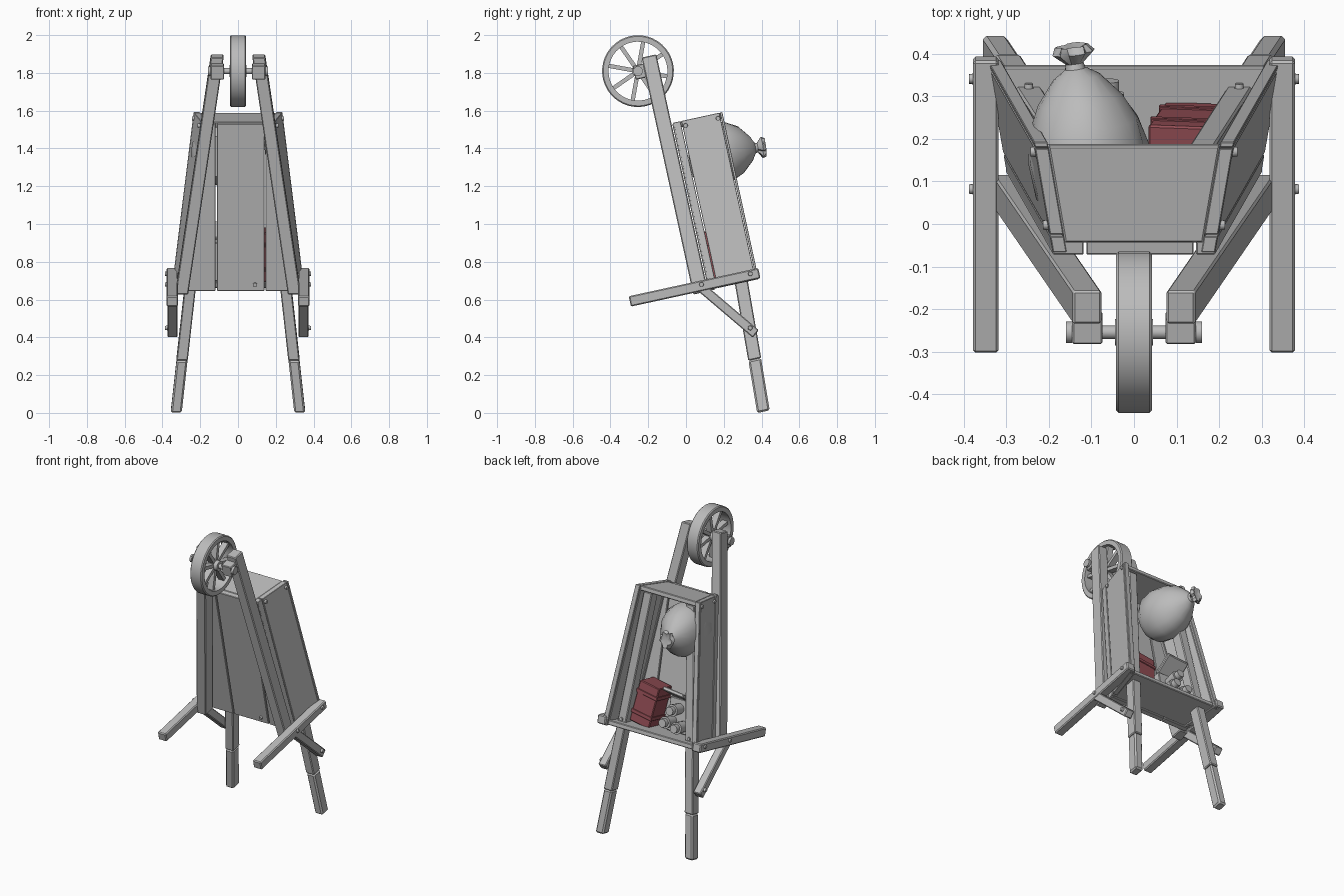
import bpy, bmesh, math, random
from mathutils import Matrix, Vector

random.seed(4)
if "Cube" in bpy.data.objects:
    bpy.data.objects.remove(bpy.data.objects["Cube"])

TILT = math.radians(12.3)   # whole barrow leans back; parts use (x, depth, length)
BOTTOM, TOP = 0.61, 1.515   # ends of the tray
FLOOR, RIM = 0.262, 0.527   # depth of the tray


def material(name, rgb):
    m = bpy.data.materials.new(name)
    m.use_nodes = True
    m.diffuse_color = (*rgb, 1)
    m.node_tree.nodes["Principled BSDF"].inputs["Base Color"].default_value = (*rgb, 1)
    return m


GREY = material("plain grey", (0.5, 0.5, 0.5))
RED = material("dull red", (0.29, 0.075, 0.09))


def finish(name, bm, mat=GREY, bevel=0.0, smooth=False):
    bmesh.ops.recalc_face_normals(bm, faces=bm.faces)
    mesh = bpy.data.meshes.new(name)
    bm.to_mesh(mesh)
    bm.free()
    mesh.materials.append(mat)
    ob = bpy.data.objects.new(name, mesh)
    bpy.context.collection.objects.link(ob)
    ob.rotation_euler.x = TILT
    if bevel:
        mod = ob.modifiers.new("worn edges", 'BEVEL')
        mod.width = bevel
        mod.segments = 1
    if smooth:
        bpy.ops.object.select_all(action='DESELECT')
        ob.select_set(True)
        bpy.context.view_layer.objects.active = ob
        bpy.ops.object.shade_smooth_by_angle(angle=math.radians(40))
    return ob


def loft(name, quad_a, quad_b, mat=GREY, bevel=0.004):
    """Solid between two four-cornered sections."""
    bm = bmesh.new()
    a = [bm.verts.new(p) for p in quad_a]
    b = [bm.verts.new(p) for p in quad_b]
    bm.faces.new(a)
    bm.faces.new(b)
    for i in range(4):
        j = (i + 1) % 4
        bm.faces.new((a[i], a[j], b[j], b[i]))
    return finish(name, bm, mat, bevel)


def bar(name, p, q, half_a, half_b, mat=GREY, bevel=0.005, taper=1.0):
    """Timber from p to q with the given half-width vectors."""
    p, q, ha, hb = map(Vector, (p, q, half_a, half_b))
    signs = ((-1, -1), (1, -1), (1, 1), (-1, 1))
    return loft(name, [p + ha * i + hb * j for i, j in signs],
                [q + (ha * i + hb * j) * taper for i, j in signs], mat, bevel)


def box(name, x, w, u, mat=GREY, bevel=0.004):
    mid_x, mid_w = sum(x) / 2, sum(w) / 2
    return bar(name, (mid_x, mid_w, u[0]), (mid_x, mid_w, u[1]),
               ((x[1] - x[0]) / 2, 0, 0), (0, (w[1] - w[0]) / 2, 0), mat, bevel)


def rod(name, p, q, r, segments=12, r2=None):
    p, q = Vector(p), Vector(q)
    bm = bmesh.new()
    mat = Matrix.Translation((p + q) / 2) @ (q - p).to_track_quat('Z', 'Y').to_matrix().to_4x4()
    bmesh.ops.create_cone(bm, cap_ends=True, segments=segments, radius1=r,
                          radius2=r if r2 is None else r2, depth=(q - p).length, matrix=mat)
    return finish(name, bm, smooth=True)


def lathe(profile, segments, closed=False):
    """Spin (radius, height) points round z."""
    bm = bmesh.new()
    vs = [bm.verts.new((r, 0, h)) for r, h in profile]
    edges = [bm.edges.new(pair) for pair in zip(vs, vs[1:])]
    if closed:
        edges.append(bm.edges.new((vs[-1], vs[0])))
    bmesh.ops.spin(bm, geom=vs + edges, cent=(0, 0, 0), axis=(0, 0, 1),
                   angle=math.tau, steps=segments)
    bmesh.ops.remove_doubles(bm, verts=bm.verts, dist=0.0005)
    return bm


def half_width(w, u):
    """Outer face of the flared, tapering tray side."""
    return 0.19 + 0.11 * (TOP - u) / (TOP - BOTTOM) + 0.045 * (w - FLOOR) / (RIM - FLOOR)


# Tray floor boards
for name, lo, hi in (("right", None, -0.118), ("middle", -0.112, 0.14), ("left", 0.146, None)):
    ends = []
    for u in (BOTTOM - 0.005, TOP - 0.005):
        edge = half_width(FLOOR, u)
        x0, x1 = (-edge if lo is None else lo), (edge if hi is None else hi)
        ends.append([(x0, 0.255, u), (x1, 0.255, u), (x1, 0.288, u), (x0, 0.288, u)])
    loft(f"floor_board_{name}", *ends, bevel=0.003)

# End boards closing the tray
for name, u0, u1 in (("upper", TOP - 0.032, TOP - 0.002), ("lower", BOTTOM + 0.005, BOTTOM + 0.035)):
    rim = RIM - 0.01
    ends = []
    for u in (u0, u1):
        a, b = half_width(0.285, u) - 0.032, half_width(rim, u) - 0.032
        ends.append([(-a, 0.285, u), (a, 0.285, u), (b, rim, u), (-b, rim, u)])
    loft(f"{name}_end_board", *ends)

for side, s in (("left", 1), ("right", -1)):
    # Side boards of the tray
    for part, w0, w1 in (("low", 0.262, 0.300), ("main", 0.305, 0.511), ("rim", 0.514, RIM)):
        ends = []
        for u in (BOTTOM, TOP):
            a, b = half_width(w0, u), half_width(w1, u)
            ends.append([(s * (a - 0.032), w0, u), (s * a, w0, u),
                         (s * b, w1, u), (s * (b - 0.032), w1, u)])
        loft(f"{side}_side_{part}_board", *ends, bevel=0.002)

    # Wheel beam, axle block and axle cap
    bar(f"{side}_wheel_beam", (s * 0.298, 0.211, 0.604), (s * 0.11, 0.211, 1.888),
        (0.034, 0, 0), (0, 0.04, 0))
    box(f"{side}_axle_block", sorted((s * 0.074, s * 0.145)), (0.115, 0.178), (1.78, 1.855))
    rod(f"{side}_axle_cap", (s * 0.145, 0.137, 1.822), (s * 0.16, 0.137, 1.822), 0.026)

    # Handle rail inside the tray, with a slightly slimmer grip
    grip = (s * 0.296, 0.416, 0.20)
    bar(f"{side}_handle_rail", (s * 0.155, 0.470, 1.48), grip, (0.03, 0, 0), (0, 0.035, 0))
    bar(f"{side}_handle_grip", grip, (s * 0.327, 0.402, -0.081),
        (0.029, 0, 0), (0, 0.034, 0), bevel=0.009)

    # Leg and its diagonal brace
    box(f"{side}_leg", sorted((s * 0.318, s * 0.378)), (-0.165, 0.537), (0.612, 0.668), bevel=0.006)
    bar(f"{side}_brace", (s * 0.347, 0.21, 0.645), (s * 0.347, 0.45, 0.33),
        (0.027, 0, 0), (0, 0.02, 0.016))

    # Bolt heads
    for i, (w, u) in enumerate(((0.490, 0.647), (0.225, 0.647), (0.428, 0.367))):
        rod(f"{side}_leg_bolt_{i}", (s * 0.36, w, u), (s * 0.387, w, u), 0.015, 10, 0.011)
    for i, w in enumerate((0.322, 0.498)):
        x = half_width(w, 1.487)
        rod(f"{side}_tray_bolt_{i}", (s * (x - 0.02), w, 1.487), (s * (x + 0.01), w, 1.487), 0.015, 10, 0.011)
    rod(f"{side}_rail_bolt", (s * 0.247, 0.44, 0.66), (s * 0.247, 0.481, 0.66), 0.014, 10, 0.010)
rod("floor_bolt", (0.09, 0.27, 0.64), (0.09, 0.246, 0.64), 0.014, 10, 0.010)

# Wheel: rim, hub, spokes and axle
HUB = Vector((0, 0.137, 1.822))
bm = lathe([(0.156, -0.042), (0.184, -0.042), (0.19, -0.036), (0.19, 0.036),
            (0.184, 0.042), (0.156, 0.042)], 40, closed=True)
bmesh.ops.transform(bm, verts=bm.verts,
                    matrix=Matrix.Translation(HUB) @ Matrix.Rotation(math.pi / 2, 4, 'Y'))
finish("wheel_rim", bm, smooth=True)
rod("wheel_hub", HUB - Vector((0.045, 0, 0)), HUB + Vector((0.045, 0, 0)), 0.032, 16)
rod("axle", HUB - Vector((0.155, 0, 0)), HUB + Vector((0.155, 0, 0)), 0.016)
for i in range(8):
    ang = math.tau * (i + 0.5) / 8
    out = Vector((0, math.cos(ang), math.sin(ang)))
    across = Vector((0, -out.z, out.y))
    bar(f"spoke_{i}", HUB + out * 0.02, HUB + out * 0.16, (0.02, 0, 0), across * 0.011, bevel=0)

# Tied sack poking out of the tray
bm = lathe([(0, 0), (0.10, 0), (0.145, 0.05), (0.155, 0.14), (0.14, 0.21), (0.11, 0.27),
            (0.06, 0.325), (0.026, 0.345), (0.023, 0.358), (0.046, 0.382), (0.04, 0.40), (0, 0.385)], 20)
for v in bm.verts:
    k = 0.25 if v.co.z > 0.37 else 0.03
    v.co.xy *= 1 + random.uniform(-k, k)
start, tip = Vector((-0.09, 0.315, 1.322)), Vector((-0.145, 0.71, 1.288))
turn = (tip - start).to_track_quat('Z', 'Y').to_matrix().to_4x4()
bmesh.ops.transform(bm, verts=bm.verts,
                    matrix=Matrix.Translation(start) @ turn @ Matrix.Diagonal((0.93, 1.1, 1, 1)))
finish("sack", bm, smooth=True)

# Red case with raised bands, leaning in the tray
bar("red_case", (0.145, 0.362, 0.645), (0.105, 0.362, 0.905), (0.072, 0, 0.012), (0, 0.07, 0), RED)
for i, t in enumerate((0.25, 0.75)):
    c = Vector((0.145, 0.362, 0.645)).lerp(Vector((0.105, 0.362, 0.905)), t)
    bar(f"red_case_band_{i}", c - Vector((0, 0, 0.012)), c + Vector((0, 0, 0.012)),
        (0.076, 0, 0.012), (0, 0.075, 0), RED, bevel=0.002)

# Small crate of pots and a tilted lid
box("crate", (-0.185, -0.025), (0.288, 0.39), (0.65, 0.86))
bar("crate_lid", (-0.18, 0.43, 0.885), (-0.03, 0.43, 0.90), (0, 0.065, 0.03), (0, -0.005, 0.011))
for i, (x, u) in enumerate(((-0.145, 0.70), (-0.06, 0.715), (-0.10, 0.80))):
    rod(f"pot_{i}", (x, 0.38, u), (x, 0.47, u), 0.032, 14, 0.038)
    rod(f"pot_neck_{i}", (x, 0.47, u), (x, 0.50, u), 0.026, 14)
